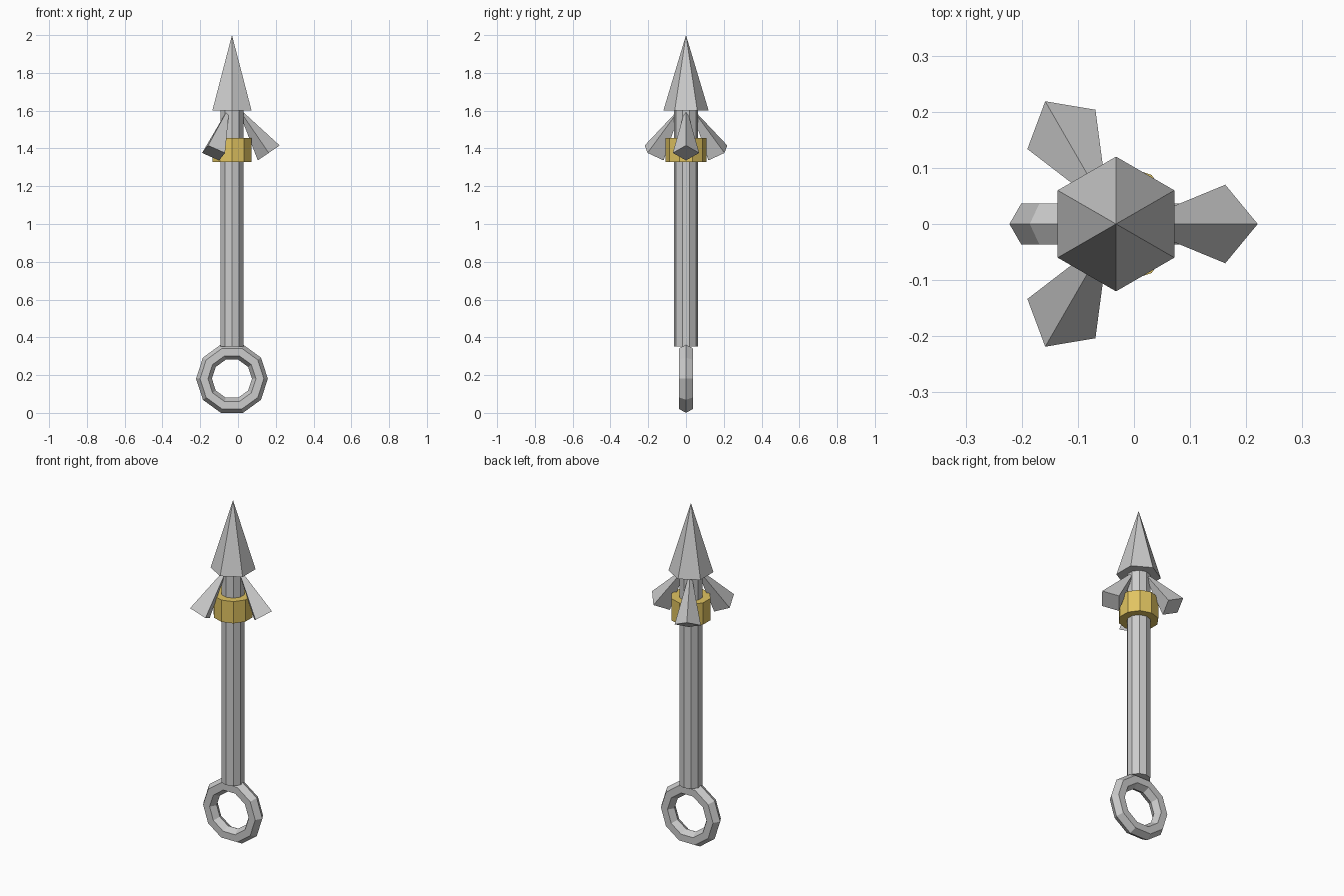
import bpy
from math import cos, sin, pi, radians
from mathutils import Matrix, Vector

if "Cube" in bpy.data.objects:
    bpy.data.objects.remove(bpy.data.objects["Cube"])

AXIS_X = -0.032  # the three fins shift the bounding box off the shaft axis


def cone(name, sides, r_bottom, r_top, depth, location, rotation=None):
    bpy.ops.mesh.primitive_cone_add(vertices=sides, radius1=r_bottom, radius2=r_top,
                                    depth=depth, location=location)
    ob = bpy.context.object
    ob.name = name
    if rotation:
        ob.matrix_world = Matrix.Translation(location) @ rotation
    return ob


def upright(name, sides, r_bottom, r_top, z0, z1):
    return cone(name, sides, r_bottom, r_top, z1 - z0, (AXIS_X, 0, (z0 + z1) / 2))


# Spear tip, shaft and collar
upright("tip", 6, 0.12, 0.0, 1.6, 2.0)
upright("shaft", 10, 0.064, 0.064, 0.352, 1.605)
collar = upright("collar", 10, 0.108, 0.108, 1.327, 1.455)
gold = bpy.data.materials.new("gold")
gold.diffuse_color = (0.75, 0.55, 0.12, 1)
gold.use_nodes = True
gold.node_tree.nodes["Principled BSDF"].inputs["Base Color"].default_value = gold.diffuse_color
collar.data.materials.append(gold)

# Three swept-back barbs: square pyramids leaning outward below the tip
for i in range(3):
    a = i * 2 * pi / 3
    pos = Vector((AXIS_X + 0.11 * cos(a), 0.11 * sin(a), 1.5))
    rot = Matrix.Rotation(a, 4, 'Z') @ Matrix.Rotation(-0.6, 4, 'Y')
    cone(f"barb_{i + 1}", 4, 0.07, 0.0, 0.3, pos, rot)

# Pommel ring, standing in the xz plane
bpy.ops.mesh.primitive_torus_add(major_segments=10, minor_segments=6,
                                 major_radius=0.148, minor_radius=0.042,
                                 location=(AXIS_X, 0, 0.181),
                                 rotation=(radians(90), 0, 0))
bpy.context.object.name = "pommel_ring"
